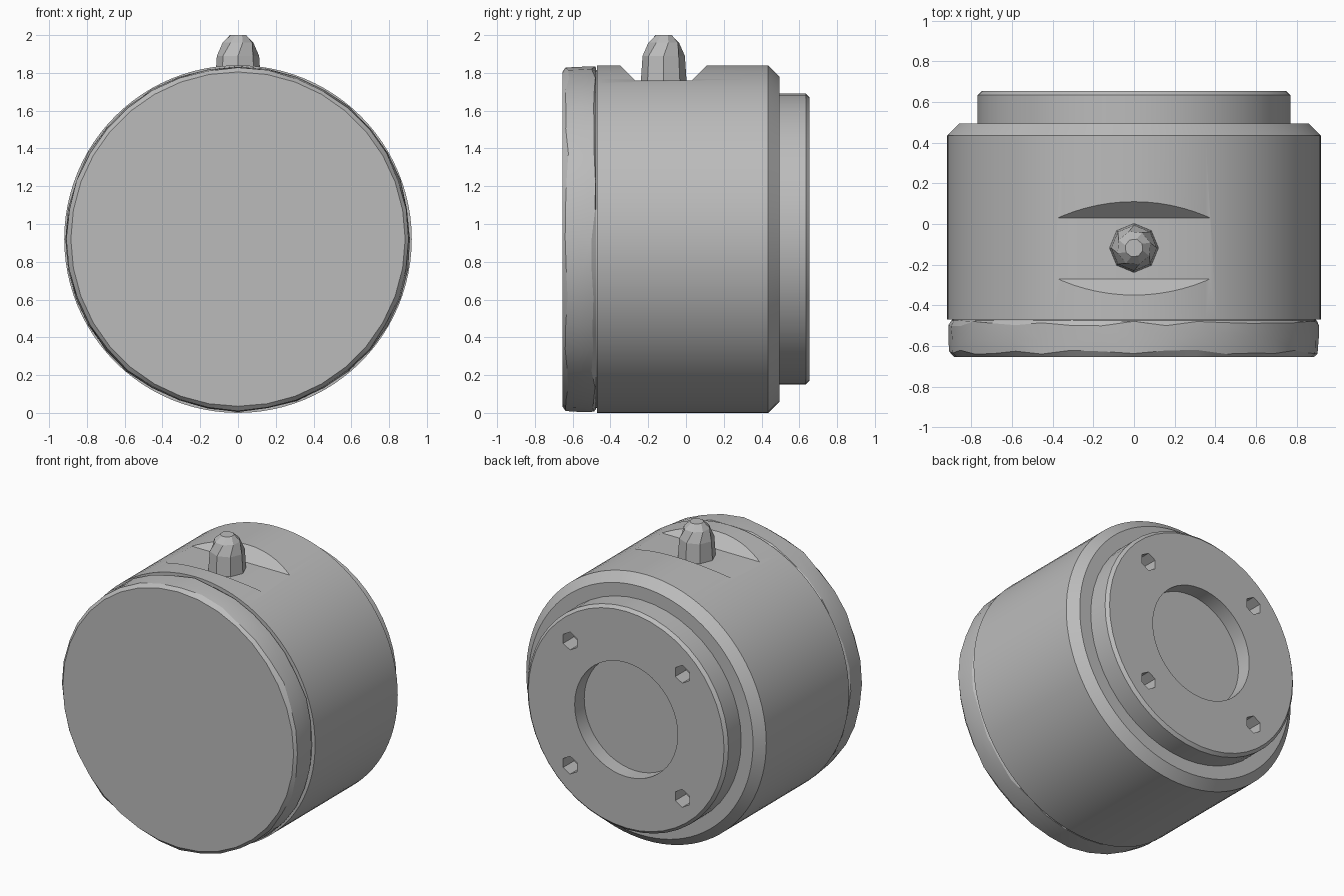
import bpy, bmesh, math, random
from mathutils import Matrix, Vector

cube = bpy.data.objects.get("Cube")
if cube:
    bpy.data.objects.remove(cube, do_unlink=True)
random.seed(4)
CZ = 0.92  # height of the drum axis

grey = bpy.data.materials.new("plain grey")
grey.use_nodes = True
grey.diffuse_color = (0.5, 0.5, 0.5, 1)
grey.node_tree.nodes["Principled BSDF"].inputs["Base Color"].default_value = (0.5, 0.5, 0.5, 1)


def finish(name, bm):
    bmesh.ops.recalc_face_normals(bm, faces=bm.faces[:])
    mesh = bpy.data.meshes.new(name)
    bm.to_mesh(mesh)
    bm.free()
    mesh.materials.append(grey)
    obj = bpy.data.objects.new(name, mesh)
    bpy.context.collection.objects.link(obj)
    return obj


def loft(rings):
    """Closed skin through a list of rings of points."""
    bm = bmesh.new()
    loops = [[bm.verts.new(p) for p in ring] for ring in rings]
    n = len(loops[0])
    for a, b in zip(loops, loops[1:]):
        for i in range(n):
            j = (i + 1) % n
            bm.faces.new((a[i], a[j], b[j], b[i]))
    bm.faces.new(loops[0])
    bm.faces.new(loops[-1])
    return bm


def lathe(profile, n):
    """Turn (radius, y) points around the drum axis."""
    return loft([[(r * math.cos(t), y, CZ + r * math.sin(t))
                  for t in (2 * math.pi * i / n for i in range(n))]
                 for r, y in profile])


def activate(obj):
    bpy.ops.object.select_all(action='DESELECT')
    obj.select_set(True)
    bpy.context.view_layer.objects.active = obj


def smooth(obj, degrees=30):
    activate(obj)
    bpy.ops.object.shade_smooth_by_angle(angle=math.radians(degrees))


def cut(obj, cutter):
    cutter.hide_render = True
    mod = obj.modifiers.new("cut", 'BOOLEAN')
    mod.operation = 'DIFFERENCE'
    mod.solver = 'EXACT'
    mod.object = cutter
    activate(obj)
    bpy.ops.object.modifier_apply(modifier=mod.name)
    bpy.data.objects.remove(cutter, do_unlink=True)


# Main drum with a chamfered rear rim and a flat-bottomed slot on top
body = finish("drum_body", lathe([(0.92, -0.47), (0.92, 0.435), (0.86, 0.495)], 96))
slot = [(-0.27, 1.76), (0.03, 1.76), (0.23, 1.96), (-0.47, 1.96)]
cut(body, finish("slot_cutter", loft([[(x, y, z) for y, z in slot] for x in (-0.7, 0.7)])))
smooth(body, 28)

# Rear plate: raised boss, round pocket, four small screw holes
plate = finish("rear_plate", lathe([(0.77, 0.47), (0.77, 0.635), (0.75, 0.655),
                                    (0.395, 0.655), (0.395, 0.55)], 48))
for sx in (-1, 1):
    for sz in (-1, 1):
        bm = bmesh.new()
        bmesh.ops.create_cone(bm, cap_ends=True, segments=6, radius1=0.062, radius2=0.062, depth=0.24,
                              matrix=Matrix.Translation((sx * 0.43, 0.655, CZ + sz * 0.43))
                              @ Matrix.Rotation(math.pi / 2, 4, 'X'))
        cut(plate, finish("screw_hole_cutter", bm))
smooth(plate)

# Thin neck behind the front cap
smooth(finish("cap_neck", lathe([(0.895, -0.49), (0.895, -0.46)], 64)))

# Front cap with a roughly worn rim
bm = lathe([(0.885, -0.655), (0.91, -0.63), (0.917, -0.56), (0.915, -0.49), (0.90, -0.476)], 36)
for v in bm.verts:
    if -0.65 < v.co.y < -0.48:
        k = random.uniform(0.99, 1.0)
        v.co = Vector((v.co.x * k, v.co.y + random.uniform(-0.012, 0.012), CZ + (v.co.z - CZ) * k))
smooth(finish("front_cap", bm), 20)

# Faceted knob standing in the slot
knob_rings = [(0.122, 1.74, 0), (0.112, 1.89, 0), (0.085, 1.96, 0.3), (0.045, 2.0, 0.5)]
rings = [[(r * math.cos(2 * math.pi * i / 8 + a), -0.118 + r * math.sin(2 * math.pi * i / 8 + a), z)
          for i in range(8)] for r, z, a in knob_rings]
finish("top_knob", loft(rings))
